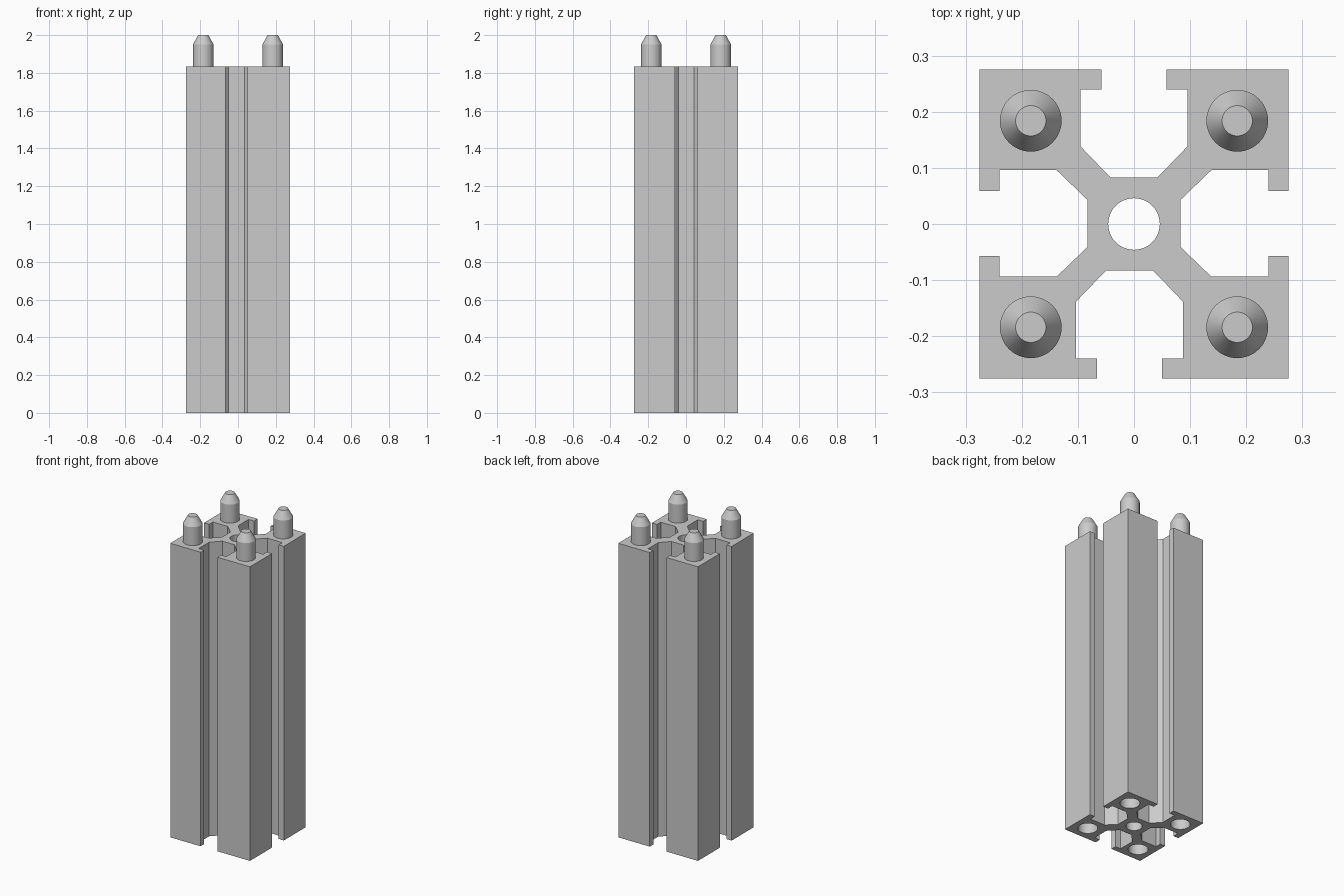
import bpy
import bmesh
from math import cos, sin, pi, radians
from mathutils import Matrix

cube = bpy.data.objects.get("Cube")
if cube:
    bpy.data.objects.remove(cube, do_unlink=True)

HALF = 0.275        # half width of the column
BODY_TOP = 1.835    # top of the column, below the pegs
PEG_AT = 0.184      # peg offset from the axis
SIDES = 48

grey = bpy.data.materials.new("plain_grey")
grey.use_nodes = True
colour = (0.6, 0.6, 0.6, 1)
grey.diffuse_color = colour
grey.node_tree.nodes["Principled BSDF"].inputs["Base Color"].default_value = colour


def finish(bm, name):
    bmesh.ops.recalc_face_normals(bm, faces=bm.faces)
    mesh = bpy.data.meshes.new(name)
    bm.to_mesh(mesh)
    bm.free()
    mesh.materials.append(grey)
    obj = bpy.data.objects.new(name, mesh)
    bpy.context.collection.objects.link(obj)
    return obj


def select(obj):
    bpy.ops.object.select_all(action='DESELECT')
    obj.select_set(True)
    bpy.context.view_layer.objects.active = obj


def turned(name, x, y, profile):
    """Solid of revolution about a vertical axis, from (radius, z) pairs."""
    bm = bmesh.new()
    rings = [[bm.verts.new((x + r * cos(2 * pi * i / SIDES),
                            y + r * sin(2 * pi * i / SIDES), z))
              for i in range(SIDES)] for r, z in profile]
    for low, high in zip(rings, rings[1:]):
        for i in range(SIDES):
            j = (i + 1) % SIDES
            bm.faces.new((low[i], low[j], high[j], high[i]))
    bm.faces.new(rings[0])
    bm.faces.new(rings[-1])
    return finish(bm, name)


# Column: four T-slots around a square outline, extruded upward
half_slot = [(0.058, HALF), (0.058, 0.24), (0.095, 0.24),
             (0.095, 0.138), (0.042, 0.083)]
slot_shift = [-0.008, 0.001, 0, -0.001]   # front, right, back, left
bm = bmesh.new()
outline = []
for k, shift in enumerate(slot_shift):
    turn = Matrix.Rotation(k * pi / 2, 3, 'Z')
    side = [(-HALF, -HALF)]
    side += [(shift - u, -v) for u, v in half_slot]
    side += [(shift + u, -v) for u, v in reversed(half_slot)]
    for u, v in side:
        outline.append(bm.verts.new(turn @ Matrix.Translation((u, v, 0)).translation))
base = bm.faces.new(outline)
raised = bmesh.ops.extrude_face_region(bm, geom=[base], use_keep_orig=True)
bmesh.ops.translate(bm, vec=(0, 0, BODY_TOP),
                    verts=[g for g in raised["geom"] if isinstance(g, bmesh.types.BMVert)])
column = finish(bm, "slotted_column")

# Central bore and the sockets underneath that match the pegs
corners = [(sx * PEG_AT, sy * PEG_AT) for sx in (-1, 1) for sy in (-1, 1)]
cutters = [turned("bore_cutter", 0, 0, [(0.046, -0.1), (0.046, 1.95)])]
for x, y in corners:
    cutters.append(turned("socket_cutter", x, y,
                          [(0.056, -0.1), (0.056, 0.115), (0.028, 0.167)]))
select(column)
for cutter in cutters:
    cutter.hide_render = True
    cut = column.modifiers.new("cut", 'BOOLEAN')
    cut.operation = 'DIFFERENCE'
    cut.solver = 'EXACT'
    cut.object = cutter
    bpy.ops.object.modifier_apply(modifier=cut.name)
    bpy.data.objects.remove(cutter, do_unlink=True)

# Tapered pegs on the four corners
parts = [column]
for x, y in corners:
    name = ("front" if y < 0 else "back") + ("_left" if x > 0 else "_right") + "_peg"
    parts.append(turned(name, x, y, [(0.055, BODY_TOP), (0.055, 1.95), (0.027, 2.0)]))

for part in parts:
    select(part)
    bpy.ops.object.shade_smooth_by_angle(angle=radians(25))
